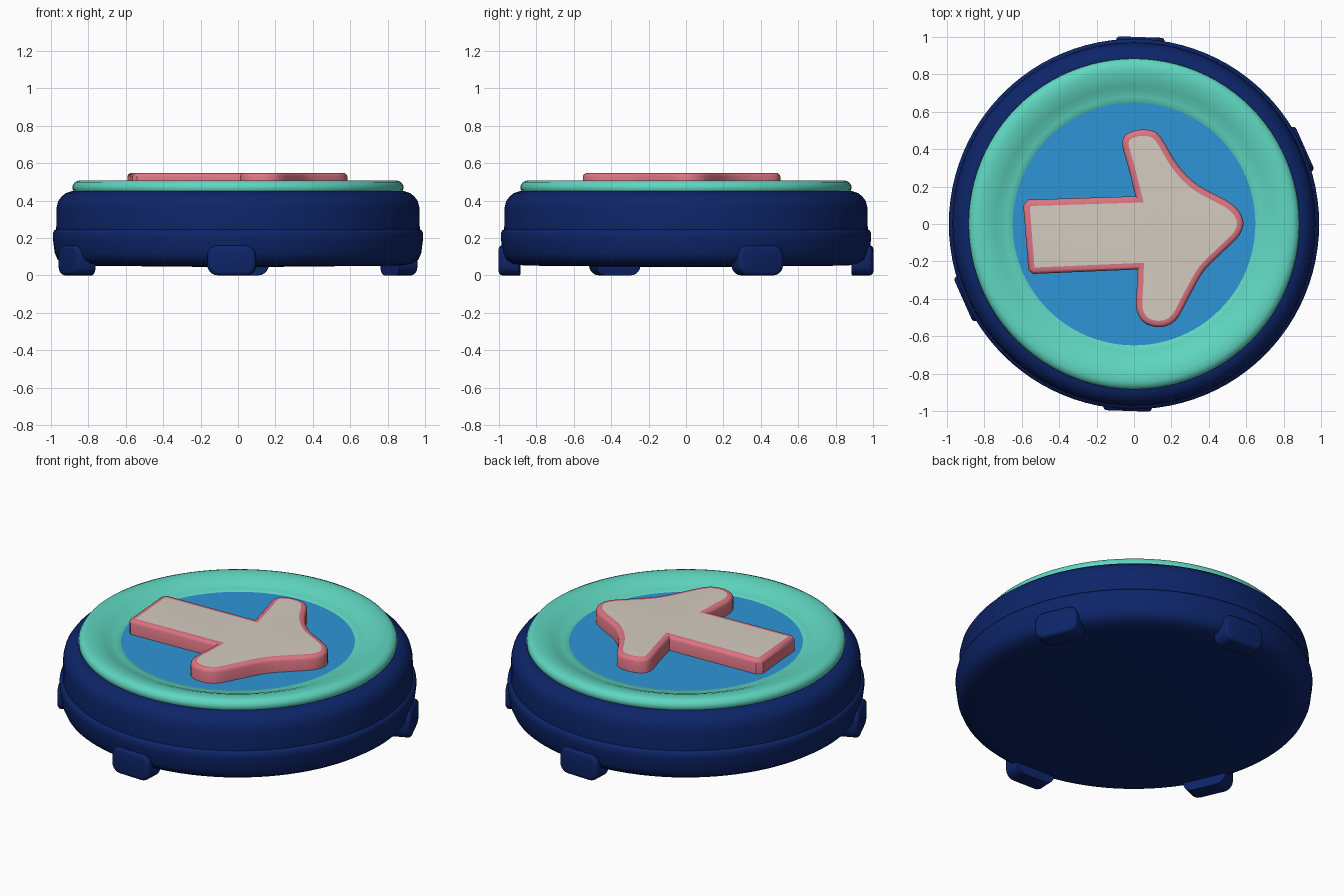
import bpy, bmesh, math
from mathutils import Vector, Matrix

if "Cube" in bpy.data.objects:
    bpy.data.objects.remove(bpy.data.objects["Cube"])


def material(name, rgb):
    m = bpy.data.materials.new(name)
    m.diffuse_color = (*rgb, 1)
    m.use_nodes = True
    m.node_tree.nodes["Principled BSDF"].inputs["Base Color"].default_value = m.diffuse_color
    return m


NAVY = material("navy", (0.004, 0.018, 0.14))
TURQUOISE = material("turquoise", (0.115, 0.68, 0.53))
BLUE = material("blue", (0.028, 0.30, 0.68))
PINK = material("pink", (0.72, 0.18, 0.23))
CREAM = material("cream", (0.66, 0.60, 0.53))


def finish(name, bm, mats, angle=40):
    bmesh.ops.recalc_face_normals(bm, faces=bm.faces)
    me = bpy.data.meshes.new(name)
    bm.to_mesh(me)
    bm.free()
    ob = bpy.data.objects.new(name, me)
    bpy.context.collection.objects.link(ob)
    for m in mats:
        me.materials.append(m)
    bpy.ops.object.select_all(action='DESELECT')
    ob.select_set(True)
    bpy.context.view_layer.objects.active = ob
    bpy.ops.object.shade_smooth_by_angle(angle=math.radians(angle))
    return ob


def lathe(name, profile, mat, n=96):
    """Spin (radius, z) points round z; both open ends are capped."""
    bm = bmesh.new()
    rings = [[bm.verts.new((r * math.cos(2 * math.pi * i / n), r * math.sin(2 * math.pi * i / n), z))
              for i in range(n)] for r, z in profile]
    for a, b in zip(rings, rings[1:]):
        for i in range(n):
            j = (i + 1) % n
            bm.faces.new((a[i], a[j], b[j], b[i]))
    bm.faces.new(rings[0])
    bm.faces.new(rings[-1])
    return finish(name, bm, [mat])


# Round housing with a wider lower band
lathe("housing", [(0.15, 0.045), (0.86, 0.052), (0.93, 0.062), (0.965, 0.085), (0.98, 0.12), (0.99, 0.20),
                  (0.99, 0.225), (0.982, 0.24), (0.972, 0.245), (0.97, 0.36), (0.962, 0.395),
                  (0.945, 0.42), (0.92, 0.44), (0.89, 0.45), (0.60, 0.45)], NAVY)

# Dished ring and recessed face
lathe("top_ring", [(0.64, 0.445), (0.875, 0.445), (0.885, 0.46), (0.884, 0.48), (0.872, 0.498), (0.85, 0.507),
                   (0.82, 0.508), (0.78, 0.502), (0.74, 0.488), (0.71, 0.475), (0.68, 0.468),
                   (0.65, 0.464), (0.64, 0.455)], TURQUOISE)
lathe("face_disc", [(0.655, 0.44), (0.655, 0.463), (0.3, 0.462)], BLUE)

# Clip feet round the lower band
for k, deg in enumerate((24, 88, 204, 268)):
    bm = bmesh.new()
    bmesh.ops.create_cube(bm, size=1, matrix=Matrix.Translation((0.945, 0, 0.08))
                          @ Matrix.Diagonal((0.11, 0.26, 0.16, 1)))
    radial = [e for e in bm.edges if abs((e.verts[0].co - e.verts[1].co).x) > 0.05]
    bmesh.ops.bevel(bm, geom=radial, offset=0.055, segments=5, profile=0.5, affect='EDGES')
    rim = [e for e in bm.edges if all(v.co.x > 0.99 for v in e.verts)]
    bmesh.ops.bevel(bm, geom=rim, offset=0.02, segments=3, profile=0.5, affect='EDGES')
    bmesh.ops.rotate(bm, verts=bm.verts, matrix=Matrix.Rotation(math.radians(deg), 3, 'Z'))
    finish(f"clip_foot_{k + 1}", bm, [NAVY])


def spline(pts, steps=4):
    """Open Catmull-Rom curve through the points."""
    p = [Vector(q) for q in pts]
    p = [p[0] * 2 - p[1]] + p + [p[-1] * 2 - p[-2]]
    out = []
    for a, b, c, d in zip(p, p[1:], p[2:], p[3:]):
        for s in range(steps):
            t = s / steps
            out.append(0.5 * (2 * b + (c - a) * t + (2 * a - 5 * b + 4 * c - d) * t * t
                              + (3 * b - a - 3 * c + d) * t ** 3))
    return out + [p[-2]]


def inset(pts, dist):
    """Mitred inward offset of a clockwise outline."""
    out = []
    for i, q in enumerate(pts):
        d0 = (q - pts[i - 1]).normalized()
        d1 = (pts[(i + 1) % len(pts)] - q).normalized()
        n0, n1 = Vector((d0.y, -d0.x)), Vector((d1.y, -d1.x))
        m = n0 + n1
        out.append(q + m * (2 * dist / m.length_squared))
    return out


# Raised arrow: rounded head, straight tail, pink rim and cream top
head = spline([(0.008, 0.148), (-0.03, 0.30), (-0.062, 0.42), (-0.045, 0.475), (0.02, 0.503), (0.10, 0.498),
               (0.15, 0.455), (0.235, 0.315), (0.34, 0.21), (0.50, 0.122), (0.56, 0.07), (0.585, 0.005),
               (0.56, -0.065), (0.48, -0.145), (0.375, -0.25), (0.30, -0.38), (0.235, -0.50), (0.18, -0.543),
               (0.11, -0.55), (0.045, -0.52), (0.012, -0.45), (0.015, -0.34), (0.018, -0.243)])
outline = head + [Vector(q) for q in ((-0.54, -0.267), (-0.565, -0.245), (-0.592, 0.10), (-0.565, 0.13))]

bm = bmesh.new()
levels = [(0.0, 0.45), (0.0, 0.527), (0.005, 0.539), (0.014, 0.546), (0.034, 0.547)]
loops = [[bm.verts.new((q.x, q.y, z)) for q in inset(outline, d)] for d, z in levels]
for a, b in zip(loops, loops[1:]):
    for i in range(len(a)):
        j = (i + 1) % len(a)
        bm.faces.new((a[i], a[j], b[j], b[i]))
bm.faces.new(loops[0])
top = bm.faces.new(loops[-1])
top.material_index = 1
bmesh.ops.triangulate(bm, faces=[f for f in bm.faces if len(f.verts) > 4])
finish("arrow", bm, [PINK, CREAM])
